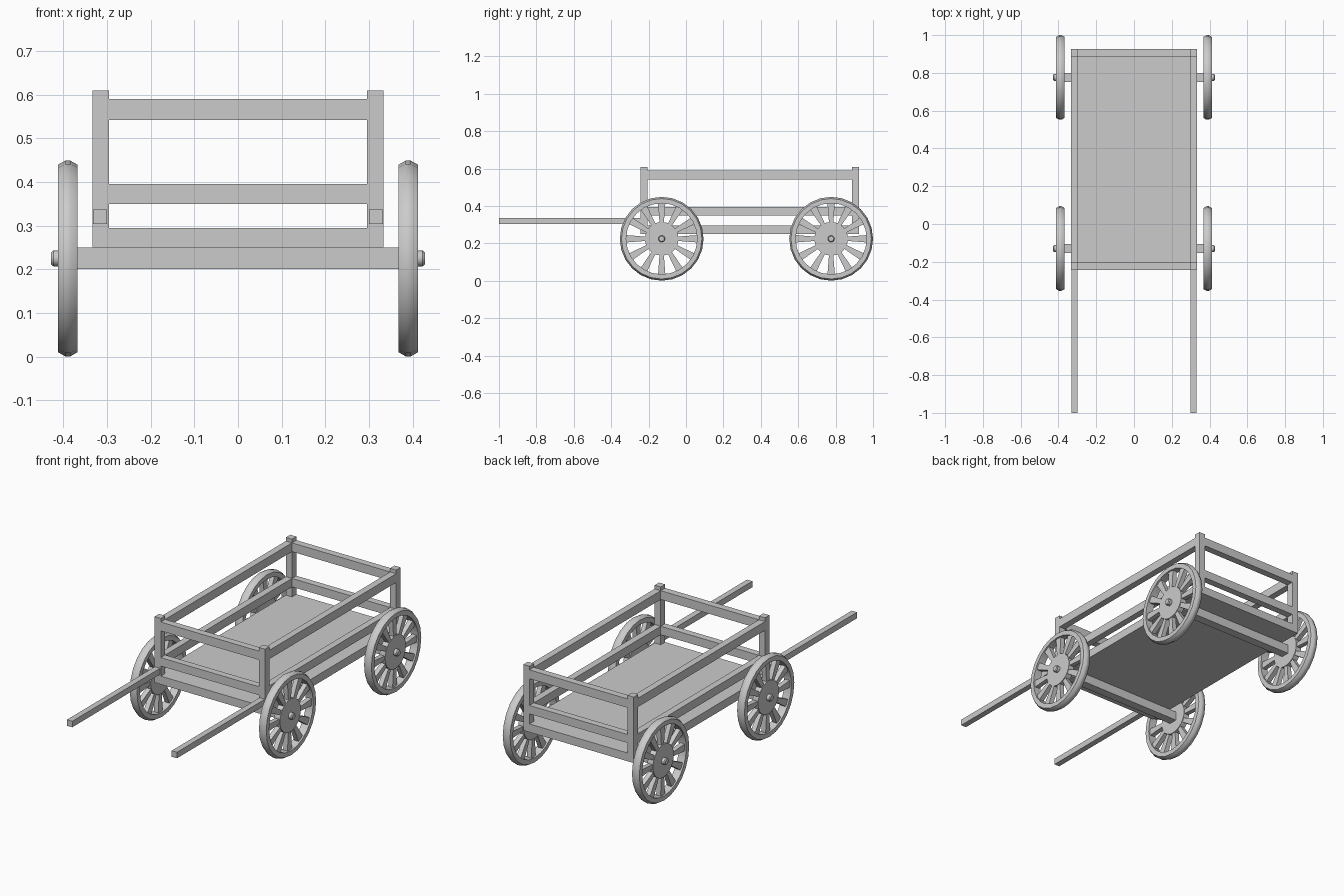
import bpy, bmesh
from math import cos, sin, pi, radians
from mathutils import Matrix, Vector

if "Cube" in bpy.data.objects:
    bpy.data.objects.remove(bpy.data.objects["Cube"])


def finish(name, bm, smooth=None):
    bmesh.ops.recalc_face_normals(bm, faces=bm.faces)
    me = bpy.data.meshes.new(name)
    bm.to_mesh(me)
    bm.free()
    ob = bpy.data.objects.new(name, me)
    bpy.context.collection.objects.link(ob)
    if smooth:
        bpy.ops.object.select_all(action='DESELECT')
        ob.select_set(True)
        bpy.context.view_layer.objects.active = ob
        bpy.ops.object.shade_smooth_by_angle(angle=radians(smooth))
    return ob


def box(name, x0, x1, y0, y1, z0, z1):
    bm = bmesh.new()
    bmesh.ops.create_cube(bm, size=1)
    bmesh.ops.scale(bm, vec=(x1 - x0, y1 - y0, z1 - z0), verts=bm.verts)
    bmesh.ops.translate(bm, vec=((x0 + x1) / 2, (y0 + y1) / 2, (z0 + z1) / 2), verts=bm.verts)
    return finish(name, bm)


def lathe(name, profile, n, centre, closed=False):
    """Spin (x, radius) points around the x axis; open profiles get end caps."""
    bm = bmesh.new()
    rings = [[bm.verts.new((x, r * sin(2 * pi * i / n), r * cos(2 * pi * i / n)))
              for i in range(n)] for x, r in profile]
    pairs = list(zip(rings, rings[1:]))
    if closed:
        pairs.append((rings[-1], rings[0]))
    else:
        bm.faces.new(rings[0])
        bm.faces.new(rings[-1])
    for a, b in pairs:
        for i in range(n):
            j = (i + 1) % n
            bm.faces.new((a[i], a[j], b[j], b[i]))
    bmesh.ops.translate(bm, vec=centre, verts=bm.verts)
    return finish(name, bm, 32)


def spokes(name, centre, count=12):
    """Flat spokes that widen towards the rim."""
    bm = bmesh.new()
    for k in range(count):
        rot = Matrix.Rotation(2 * pi * k / count, 3, 'X')
        ends = []
        for r, w in ((0.08, 0.011), (0.195, 0.02)):
            ends.append([bm.verts.new(rot @ Vector((x, y, r)) + Vector(centre))
                         for x, y in ((-0.013, -w), (0.013, -w), (0.013, w), (-0.013, w))])
        a, b = ends
        bm.faces.new(a)
        bm.faces.new(b)
        for i in range(4):
            j = (i + 1) % 4
            bm.faces.new((a[i], a[j], b[j], b[i]))
    return finish(name, bm)


XO, XI = 0.333, 0.296          # outer and inner faces of the side frames
YF, YFI, YBI, YB = -0.243, -0.205, 0.888, 0.926

# Floor slab, notched at the corners by the posts
box("floor", -XI, XI, YF, YB, 0.25, 0.295)
for s, side in ((-1, "left"), (1, "right")):
    xa, xb = sorted((s * XI, s * XO))
    box(side + "_floor_edge", xa, xb, YFI, YBI, 0.25, 0.295)
    # Corner posts
    box(side + "_front_post", xa, xb, YF, YFI, 0.25, 0.61)
    box(side + "_back_post", xa, xb, YBI, YB, 0.25, 0.61)
    # Side rails
    box(side + "_lower_rail", xa, xb, YFI, YBI, 0.35, 0.396)
    box(side + "_upper_rail", xa, xb, YFI, YBI, 0.542, 0.59)
    # Pulling shafts
    sa, sb = sorted((s * 0.30, s * 0.332))
    box(side + "_shaft", sa, sb, -1.0, YF, 0.304, 0.337)

# End rails
for end, y0, y1 in (("front", YF, YFI), ("back", YBI, YB)):
    box(end + "_lower_rail", -XI, XI, y0, y1, 0.35, 0.396)
    box(end + "_upper_rail", -XI, XI, y0, y1, 0.542, 0.59)

# Axles and wheels
R, WZ, WX = 0.224, 0.225, 0.39
for end, y in (("front", -0.13), ("back", 0.776)):
    box(end + "_axle", -0.38, 0.38, y - 0.024, y + 0.024, 0.201, 0.25)
    for s, side in ((-1, "left"), (1, "right")):
        c = (s * WX, y, WZ)
        tag = f"{end}_{side}_wheel"
        lathe(tag + "_rim", [(-0.022, 0.19), (-0.022, R - 0.009), (-0.006, R), (0.006, R),
                             (0.022, R - 0.009), (0.022, 0.19)], 24, c, closed=True)
        lathe(tag + "_hub", [(-0.017, 0.09), (0.017, 0.09)], 24, c)
        spokes(tag + "_spokes", c)
        lathe(tag + "_axle_pin", [(-s * 0.02, 0.018), (s * 0.033, 0.018), (s * 0.038, 0.014)], 12, c)
